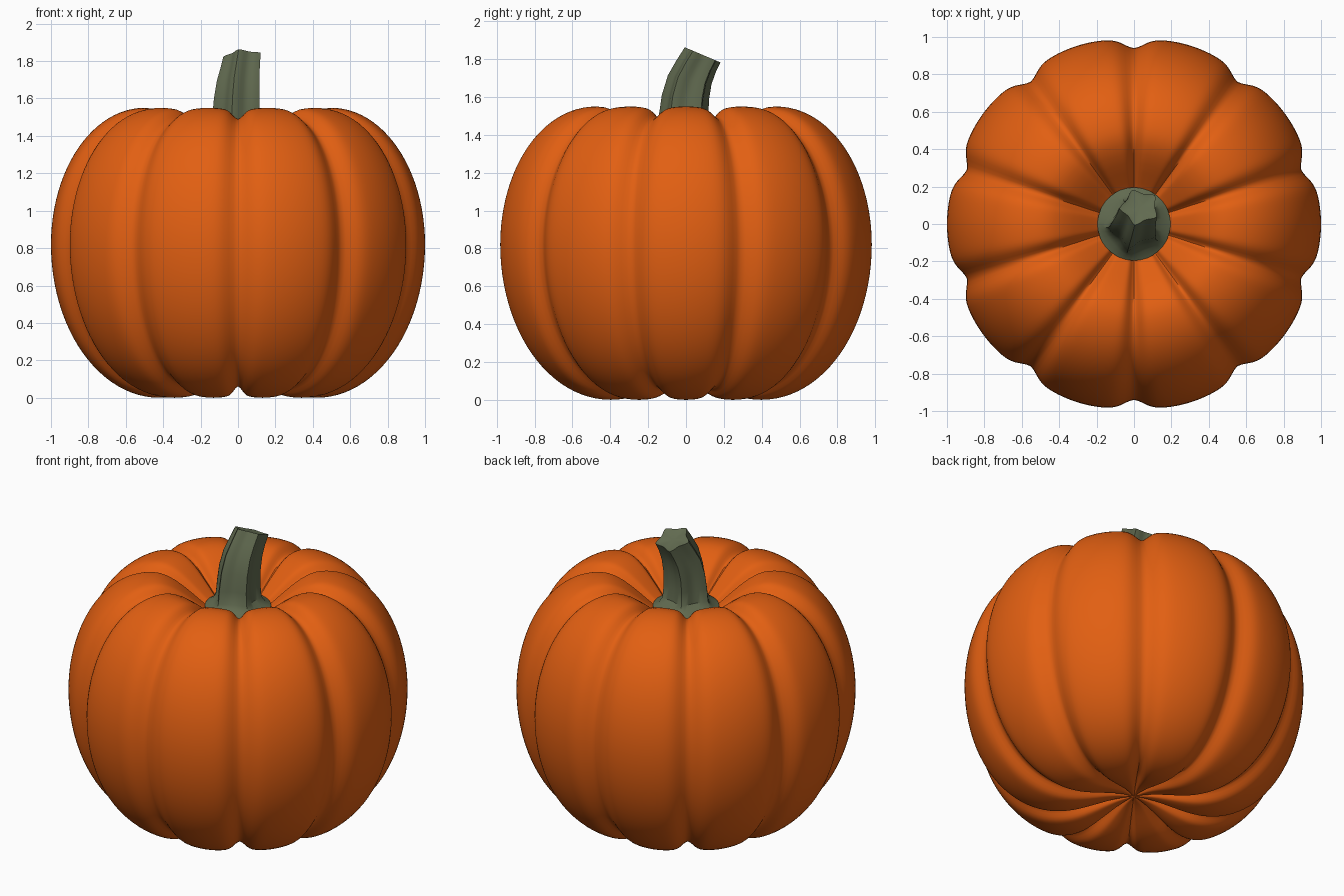
import bpy, bmesh
from math import sin, cos, pi, radians, exp
from mathutils import Vector, Matrix

if "Cube" in bpy.data.objects:
    bpy.data.objects.remove(bpy.data.objects["Cube"])


def material(name, color):
    m = bpy.data.materials.new(name)
    m.diffuse_color = color
    m.use_nodes = True
    m.node_tree.nodes["Principled BSDF"].inputs["Base Color"].default_value = m.diffuse_color
    return m


def loft(name, rings, mat, angle):
    """Skin a list of closed rings and cap both ends with a fan."""
    bm = bmesh.new()
    loops = [[bm.verts.new(p) for p in ring] for ring in rings]
    n = len(loops[0])
    for a, b in zip(loops, loops[1:]):
        for i in range(n):
            j = (i + 1) % n
            bm.faces.new((a[i], a[j], b[j], b[i]))
    for loop in (loops[0], loops[-1]):
        c = bm.verts.new(sum((v.co for v in loop), Vector()) / n)
        for i in range(n):
            bm.faces.new((loop[i], loop[(i + 1) % n], c))
    bmesh.ops.recalc_face_normals(bm, faces=bm.faces)
    mesh = bpy.data.meshes.new(name)
    bm.to_mesh(mesh)
    bm.free()
    ob = bpy.data.objects.new(name, mesh)
    bpy.context.collection.objects.link(ob)
    mesh.materials.append(mat)
    bpy.context.view_layer.objects.active = ob
    ob.select_set(True)
    bpy.ops.object.shade_smooth_by_angle(angle=radians(angle))
    ob.select_set(False)
    return ob


# Pumpkin body: ribbed half-ellipse profile with dimples top and bottom
MID, TOP_R, BOT_R = 0.82, 0.50, 0.42
TOP_H, BOT_H = 0.73, 0.82


def groove(theta):
    # distance from the nearest of ten grooves (at 18 degrees + 36k)
    d = abs((theta % (pi / 5)) - pi / 10)
    narrow = exp(-(d / radians(4.5)) ** 2)
    wide = 1 - abs(sin(5 * d))
    return 0.7 * narrow + 0.3 * wide


def body_ring(kind, s, n=240):
    ring = []
    for i in range(n):
        th = 2 * pi * i / n
        g = 0.06 * groove(th)
        if kind == "side":
            crest, h = (TOP_R, TOP_H) if s > 0 else (BOT_R, BOT_H)
            r = crest + (1 - crest - g) * cos(s)
            z = MID + (h - g) * sin(s)
        else:
            fade = min(1, s * 1.5)
            crest, h, dip = (TOP_R, TOP_H, 0.28) if kind == "top" else (BOT_R, -BOT_H, -0.08)
            sign = 1 if h > 0 else -1
            r = crest * s
            z = MID + h - sign * g * fade - dip * (1 + cos(pi * s)) / 2
        ring.append((r * cos(th), r * sin(th), z))
    return ring


steps = [0.06, 0.15, 0.25, 0.35, 0.45, 0.55, 0.65, 0.75, 0.85, 0.93]
rings = [body_ring("bottom", s) for s in steps]
rings += [body_ring("side", -pi / 2 + pi * k / 48) for k in range(49)]
rings += [body_ring("top", s) for s in reversed(steps)]
loft("pumpkin_body", rings, material("orange_skin", (0.76, 0.115, 0.006, 1)), 60)


# Stem: five-ribbed section flaring at the base and leaning back
def stem_ring(x, y, z, radius, depth, tilt, n=40):
    rot = Matrix.Rotation(-radians(tilt), 3, 'X')
    ring = []
    for i in range(n):
        a = 2 * pi * i / n
        r = radius * (1 - depth * abs(sin(2.5 * a)) ** 1.2)
        p = a + radians(40)
        ring.append(Vector((x, y, z)) + rot @ Vector((r * cos(p), r * sin(p), 0)))
    return ring


sections = [  # x, y, z, radius, rib depth, tilt
    (0, 0, 1.33, 0.195, 0.0, 0),
    (0, 0, 1.365, 0.195, 0.0, 0),
    (0, -0.005, 1.385, 0.165, 0.10, 0),
    (0, -0.01, 1.42, 0.145, 0.22, 0),
    (0, -0.01, 1.50, 0.138, 0.26, 0),
    (0.003, 0.0, 1.60, 0.132, 0.27, 5),
    (0.010, 0.022, 1.69, 0.124, 0.27, 12),
    (0.020, 0.055, 1.76, 0.114, 0.27, 18),
    (0.030, 0.090, 1.822, 0.108, 0.26, 23),
    (0.030, 0.087, 1.815, 0.085, 0.26, 23),
]
loft("stem", [stem_ring(*s) for s in sections],
     material("green_stem", (0.12, 0.145, 0.08, 1)), 35)
